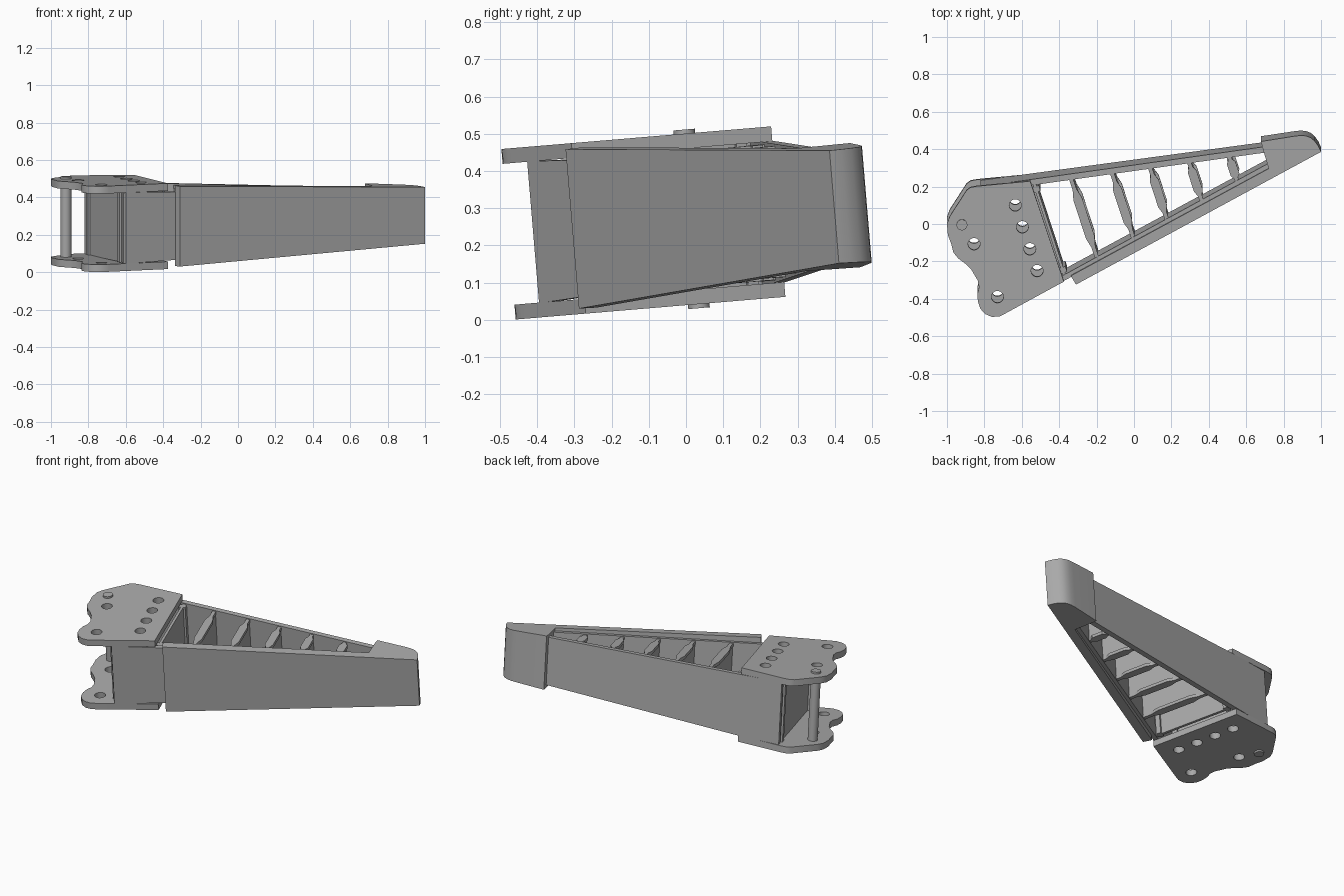
import bpy, bmesh, math
from mathutils import Matrix, Vector

if "Cube" in bpy.data.objects:
    bpy.data.objects.remove(bpy.data.objects["Cube"])

# The whole bracket leans slightly about the x axis
TILT = Matrix.Translation((0, 0, 0.27)) @ Matrix.Rotation(math.radians(4.8), 4, 'X')

grey = bpy.data.materials.new("plain grey")
grey.use_nodes = True
COLOR = (0.4, 0.4, 0.4, 1)
grey.diffuse_color = COLOR
grey.node_tree.nodes["Principled BSDF"].inputs["Base Color"].default_value = COLOR


def finish(name, bm):
    bmesh.ops.recalc_face_normals(bm, faces=bm.faces)
    mesh = bpy.data.meshes.new(name)
    bm.to_mesh(mesh)
    bm.free()
    mesh.materials.append(grey)
    obj = bpy.data.objects.new(name, mesh)
    bpy.context.collection.objects.link(obj)
    obj.matrix_world = TILT
    return obj


def smooth(obj):
    bpy.ops.object.select_all(action='DESELECT')
    obj.select_set(True)
    bpy.context.view_layer.objects.active = obj
    bpy.ops.object.shade_smooth_by_angle(angle=math.radians(35))


def prism(name, outline, low, high):
    """Solid over a plan outline; low and high give the height at x."""
    bm = bmesh.new()
    bottom = [bm.verts.new((x, y, low(x))) for x, y in outline]
    top = [bm.verts.new((x, y, high(x))) for x, y in outline]
    bm.faces.new(bottom)
    bm.faces.new(top)
    n = len(outline)
    for i in range(n):
        j = (i + 1) % n
        bm.faces.new((bottom[i], bottom[j], top[j], top[i]))
    return finish(name, bm)


def cylinders(name, spots, radius, half):
    bm = bmesh.new()
    for x, y in spots:
        bmesh.ops.create_cone(bm, cap_ends=True, segments=32, radius1=radius, radius2=radius,
                              depth=2 * half, matrix=Matrix.Translation((x, y, 0)))
    return finish(name, bm)


def frame_h(x):
    return 0.19 - 0.0335 * (x + 0.555)


def spar_h(x):
    return 0.215 - 0.048 * (x + 0.31)


def back_line(x):
    return 0.215 + 0.138 * (x + 0.84)


def front_line(x):
    return -0.29 + 0.545 * (x + 0.375)


def spar_line(x):
    return -0.307 + 0.54 * (x + 0.31)


def both(h):
    return (lambda x: -h(x)), h


# Mounting plates with bolt holes
plate = [(-1, 0.02), (-0.985, 0.06), (-0.895, 0.2), (-0.875, 0.215), (-0.84, 0.222),
         (-0.555, 0.249), (-0.375, -0.29), (-0.69, -0.462), (-0.72, -0.477), (-0.76, -0.479),
         (-0.795, -0.464), (-0.822, -0.435), (-0.835, -0.395), (-0.837, -0.355),
         (-0.828, -0.32), (-0.835, -0.285), (-0.87, -0.225), (-0.9, -0.195),
         (-0.94, -0.165), (-0.965, -0.135), (-0.978, -0.085), (-0.995, -0.04)]
holes = [(-0.635, 0.12), (-0.597, 0.003), (-0.557, -0.115), (-0.518, -0.232),
         (-0.855, -0.088), (-0.73, -0.372)]
cutter = cylinders("hole_cutter", holes, 0.032, 0.4)
for name, low in (("top_plate", 0.19), ("bottom_plate", -0.23)):
    obj = prism(name, plate, lambda x: low, lambda x: low + 0.04)
    cut = obj.modifiers.new("bolt holes", 'BOOLEAN')
    cut.object = cutter
    cut.operation = 'DIFFERENCE'
    cut.solver = 'EXACT'
    bpy.context.view_layer.objects.active = obj
    bpy.ops.object.modifier_apply(modifier=cut.name)
    smooth(obj)
bpy.data.objects.remove(cutter)

# Pivot pin through both plates
smooth(cylinders("pivot_pin", [(-0.92, 0.015)], 0.029, 0.241))

# Inner frame walls
WALL = 0.032
prism("back_wall", [(-0.82, back_line(-0.82)), (0.72, back_line(0.72)),
                    (0.72, back_line(0.72) - WALL), (-0.81, back_line(-0.81) - WALL)],
      *both(frame_h))
prism("front_wall", [(-0.6, front_line(-0.6)), (0.74, front_line(0.74)),
                     (0.74, front_line(0.74) + WALL), (-0.615, front_line(-0.615) + WALL)],
      *both(frame_h))

# Outer spar with its solid rounded tip
spar = [(-0.31, spar_line(-0.31)), (1, 0.4), (0.985, 0.432), (0.965, 0.459), (0.945, 0.476),
        (0.92, 0.486), (0.89, 0.488), (0.86, 0.485), (0.68, 0.457), (0.685, 0.43),
        (0.72, spar_line(0.72) + 0.062), (-0.338, spar_line(-0.338) + 0.062)]
smooth(prism("outer_spar", spar, *both(spar_h)))

# Ribs: thin webs with bulged flanges at top and bottom
along = Vector((0.31, -0.95)).normalized()
across = Vector((-along.y, along.x))


def strip(start, length, stations):
    """Symmetric outline from (fraction, half width) stations."""
    right = [start + along * length * f + across * w for f, w in stations]
    left = [start + along * length * f - across * w for f, w in reversed(stations)]
    return [tuple(p) for p in right + left]


def rib_h(x):
    return frame_h(x) - 0.006


for i, x in enumerate((-0.8, -0.533, -0.337, -0.118, 0.085, 0.294, 0.508)):
    start = Vector((x, back_line(x) - WALL * 0.8))
    length = (start.y - front_line(x) - WALL * 0.8) / (0.545 * along.x - along.y)
    prism(f"rib_web_{i}", strip(start, length, [(0, 0.008), (1, 0.008)]), *both(rib_h))
    if i > 1:
        shape = strip(start, length, [(0, 0.011), (0.14, 0.011), (0.26, 0.024),
                                      (0.74, 0.024), (0.86, 0.011), (1, 0.011)])
        prism(f"rib_top_flange_{i}", shape, lambda x: rib_h(x) - 0.02, rib_h)
        prism(f"rib_bottom_flange_{i}", shape, lambda x: -rib_h(x), lambda x: 0.02 - rib_h(x))
    else:
        # Upright stiffeners on the root ribs
        for f in (0.06, 0.94):
            post = strip(start + along * length * f, 0.03, [(-0.5, 0.02), (0.5, 0.02)])
            prism(f"rib_post_{i}", post, *both(rib_h))
